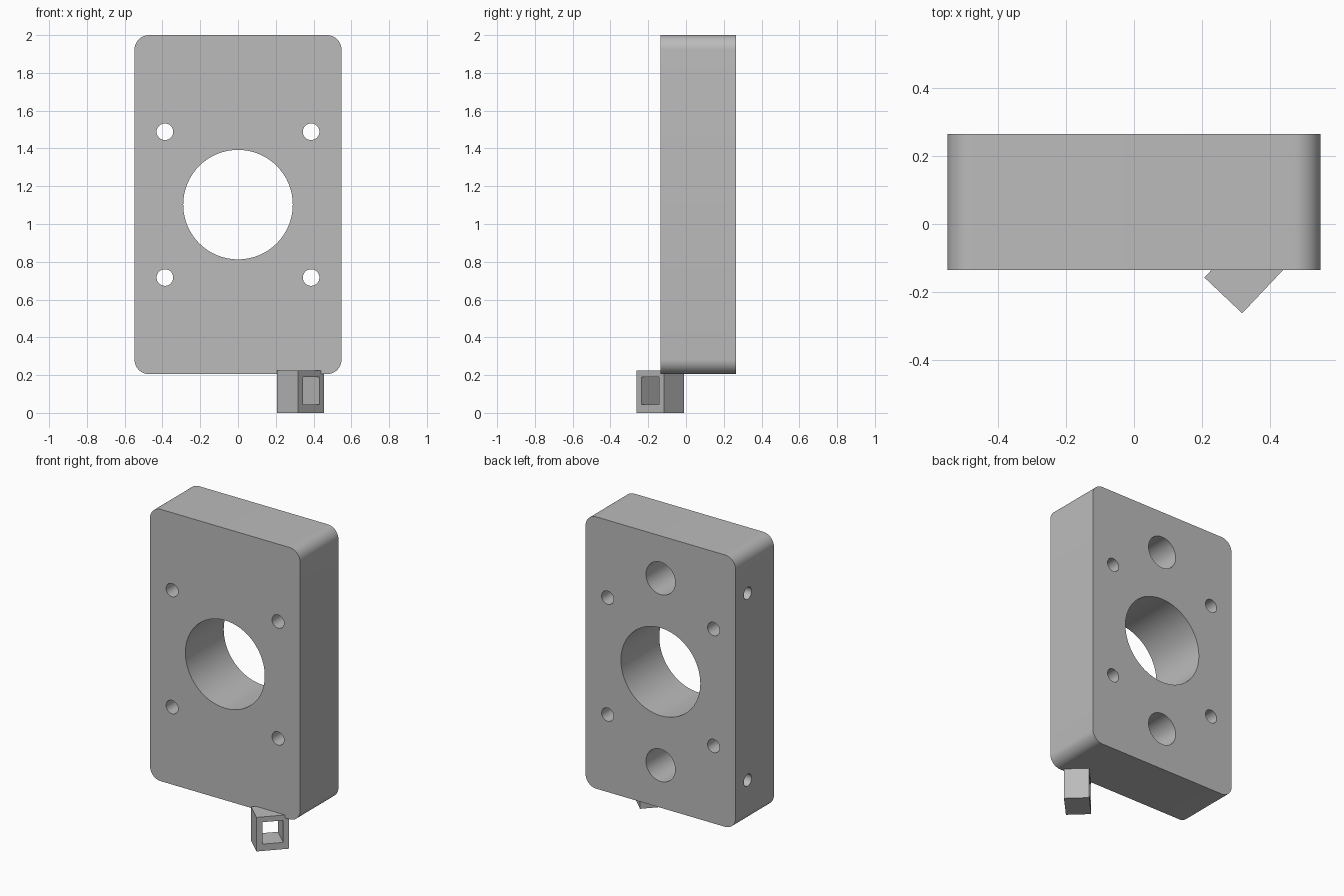
import bpy, bmesh, math
from mathutils import Vector, Matrix

cube = bpy.data.objects.get("Cube")
if cube:
    bpy.data.objects.remove(cube, do_unlink=True)

grey = bpy.data.materials.new("plain grey")
grey.use_nodes = True
colour = (0.5, 0.5, 0.5, 1)
grey.diffuse_color = colour
grey.node_tree.nodes["Principled BSDF"].inputs["Base Color"].default_value = colour


def make_object(name, bm):
    mesh = bpy.data.meshes.new(name)
    bmesh.ops.recalc_face_normals(bm, faces=bm.faces[:])
    bm.to_mesh(mesh)
    bm.free()
    mesh.materials.append(grey)
    obj = bpy.data.objects.new(name, mesh)
    bpy.context.collection.objects.link(obj)
    return obj


def box(name, size, matrix):
    bm = bmesh.new()
    bmesh.ops.create_cube(bm, size=1, matrix=matrix @ Matrix.Diagonal((*size, 1)))
    return make_object(name, bm)


def drill(name, start, end, radius, sides):
    """Cylinder cutter between two points."""
    start, end = Vector(start), Vector(end)
    axis = end - start
    matrix = Matrix.Translation((start + end) / 2) @ axis.to_track_quat('Z', 'Y').to_matrix().to_4x4()
    bm = bmesh.new()
    bmesh.ops.create_cone(bm, cap_ends=True, segments=sides, radius1=radius,
                          radius2=radius, depth=axis.length, matrix=matrix)
    return make_object(name, bm)


def cut(target, cutters):
    """Cut the shapes away, then delete the cutters."""
    bpy.ops.object.select_all(action='DESELECT')
    bpy.context.view_layer.objects.active = target
    target.select_set(True)
    for cutter in cutters:
        mod = target.modifiers.new("cut", 'BOOLEAN')
        mod.operation = 'DIFFERENCE'
        mod.solver = 'EXACT'
        mod.object = cutter
        bpy.ops.object.modifier_apply(modifier=mod.name)
        bpy.data.objects.remove(cutter, do_unlink=True)
    bpy.ops.object.shade_smooth_by_angle(angle=math.radians(30))


# Plate with four rounded corners
front, back = -0.135, 0.265
half_width, bottom, top = 0.548, 0.205, 2.0
middle = (bottom + top) / 2
bm = bmesh.new()
bmesh.ops.create_cube(bm, size=1, matrix=Matrix.Translation((0, (front + back) / 2, middle))
                      @ Matrix.Diagonal((2 * half_width, back - front, top - bottom, 1)))
corners = [e for e in bm.edges if abs(e.verts[0].co.y - e.verts[1].co.y) > 0.1]
bmesh.ops.bevel(bm, geom=corners, offset=0.077, segments=10, profile=0.5, affect='EDGES')
plate = make_object("plate", bm)

# Centre bore and four bolt holes go right through
cutters = [drill("bore_cutter", (0, -1, middle), (0, 1, middle), 0.29, 64)]
for x in (-0.387, 0.387):
    for z in (middle - 0.386, middle + 0.386):
        cutters.append(drill("bolt_cutter", (x, -1, z), (x, 1, z), 0.044, 32))

# Blind holes in the back, and small ones in the side at the same heights
for z in (middle - 0.617, middle + 0.617):
    cutters.append(drill("back_cutter", (0, back - 0.3, z), (0, 1, z), 0.107, 48))
    cutters.append(drill("side_cutter", (-1, 0.139, z), (-half_width + 0.25, 0.139, z), 0.04, 32))
cut(plate, cutters)

# Small turned block under one corner, with a square window through it
turn = Matrix.Translation((0.331, -0.137, 0.1125)) @ Matrix.Rotation(math.radians(46.6), 4, 'Z')
block = box("window_block", (0.2, 0.153, 0.225), turn)
window = box("window_cutter", (0.127, 1, 0.145), turn @ Matrix.Translation((0, 0, 0.005)))
cut(block, [window])
